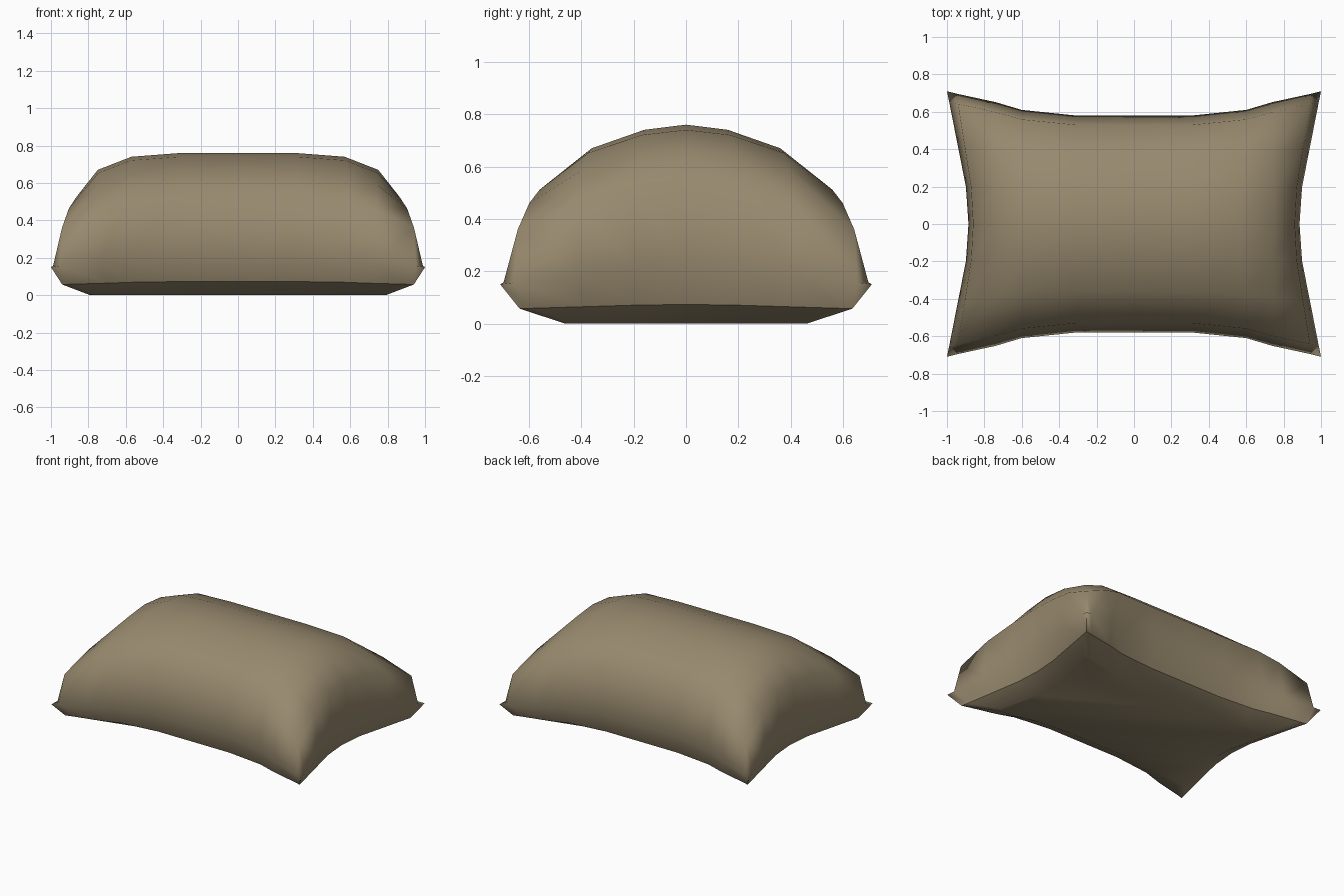
import bpy, bmesh

if "Cube" in bpy.data.objects:
    bpy.data.objects.remove(bpy.data.objects["Cube"])

# Half profiles from the centre outwards: mid-line position, position at the pinched edge,
# pinch weight and relative height
X_MID = [0, .31, .57, .75, .86, .885]
X_EDGE = [0, .31, .60, .74, .95, 1.0]
X_W = [0, 0, .23, .55, .90, 1]
X_H = [1, 1, .963, .833, .574, 0]
Y_MID = [0, .16, .36, .53, .58]
Y_EDGE = [0, .20, .42, .655, .71]
Y_W = [0, .12, .50, .90, 1]
Y_H = [1, .963, .833, .574, 0]
NX, NY = 5, 4


def lerp(a, b, t):
    return a + (b - a) * t


def sign(n):
    return (n > 0) - (n < 0)


def top_point(i, j):
    a, b = abs(i), abs(j)
    x = lerp(X_MID[a], X_EDGE[a], Y_W[b])
    y = lerp(Y_MID[b], Y_EDGE[b], X_W[a])
    base = .22 - .07 * X_W[a] * Y_W[b]
    return (sign(i) * x, sign(j) * y, base + (.76 - base) * X_H[a] * Y_H[b])


bm = bmesh.new()

# Domed top sheet
grid = {(i, j): bm.verts.new(top_point(i, j))
        for i in range(-NX, NX + 1) for j in range(-NY, NY + 1)}
for i in range(-NX, NX):
    for j in range(-NY, NY):
        bm.faces.new([grid[i, j], grid[i + 1, j], grid[i + 1, j + 1], grid[i, j + 1]])

# Perimeter of the sheet, counter-clockwise
rim = ([(i, -NY) for i in range(-NX, NX)] + [(NX, j) for j in range(-NY, NY)]
       + [(i, NY) for i in range(NX, -NX, -1)] + [(-NX, j) for j in range(NY, -NY, -1)])


def ring(sx, sy, z_mid, z_corner):
    out = []
    for k in rim:
        v = grid[k].co
        corner = X_W[abs(k[0])] * Y_W[abs(k[1])]
        out.append(bm.verts.new((v.x * sx, v.y * sy, lerp(z_mid, z_corner, corner))))
    return out


def bridge(upper, lower):
    n = len(upper)
    for k in range(n):
        m = (k + 1) % n
        bm.faces.new([upper[k], lower[k], lower[m], upper[m]])


# Tucked side, seam and flat underside
tips = [grid[k] for k in rim]
seam = ring(.94, .895, .073, .057)
inner = ring(.79, .65, .004, .004)
bridge(tips, seam)
bridge(seam, inner)
bm.faces.new(list(reversed(inner)))
for v in inner:
    v.co.z = 0

bmesh.ops.recalc_face_normals(bm, faces=bm.faces)
for f in bm.faces:
    f.smooth = True

# Crisp seam and corner tucks
for k in range(len(rim)):
    bm.edges.get((seam[k], seam[(k + 1) % len(rim)])).smooth = False
    if abs(rim[k][0]) == NX and abs(rim[k][1]) == NY:
        bm.edges.get((tips[k], seam[k])).smooth = False

mesh = bpy.data.meshes.new("pillow")
bm.to_mesh(mesh)
bm.free()
pillow = bpy.data.objects.new("pillow", mesh)
bpy.context.collection.objects.link(pillow)

# Khaki cloth
cloth = bpy.data.materials.new("khaki_cloth")
cloth.diffuse_color = (.31, .25, .155, 1)
cloth.use_nodes = True
cloth.node_tree.nodes["Principled BSDF"].inputs["Base Color"].default_value = cloth.diffuse_color
mesh.materials.append(cloth)
